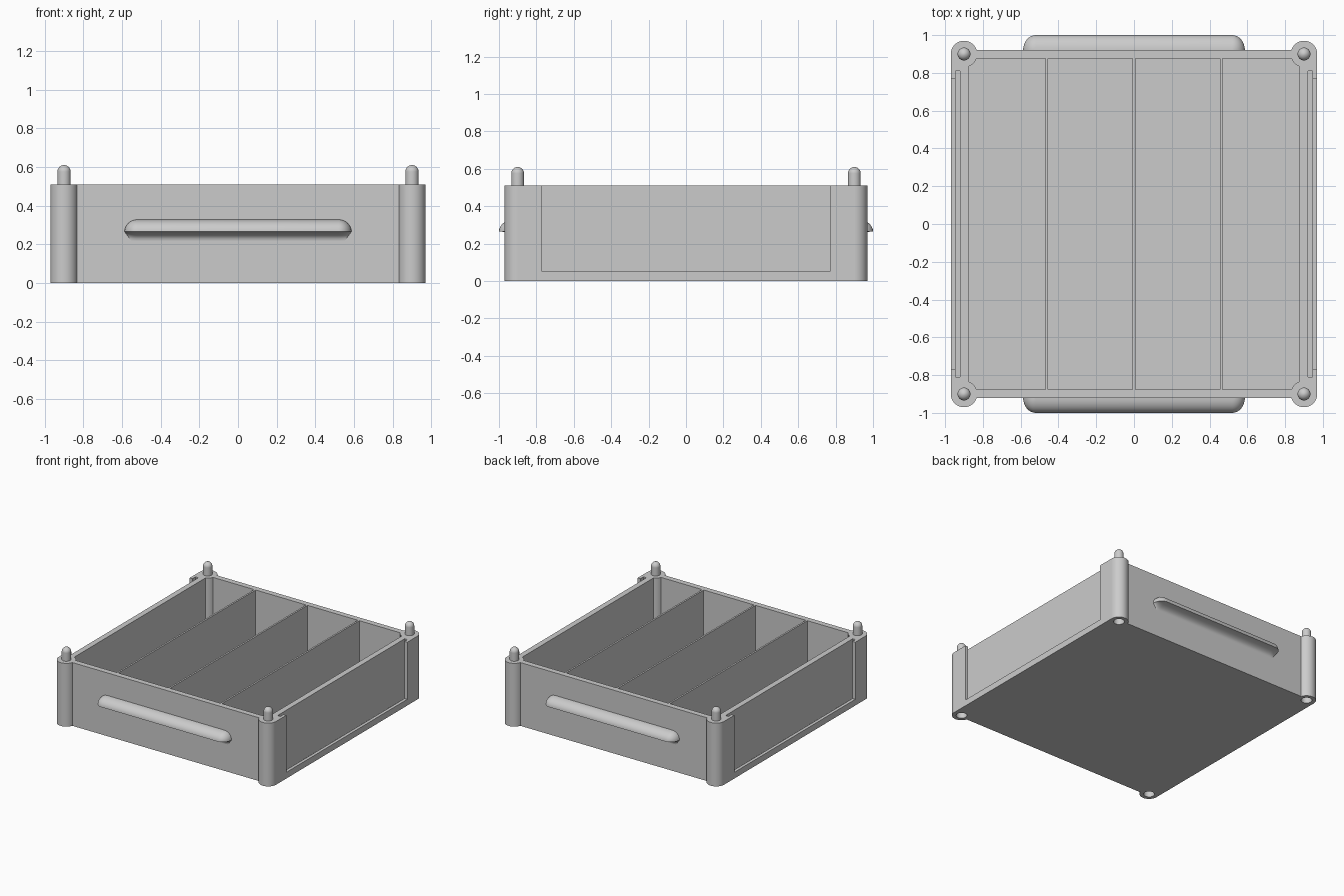
import bpy, bmesh, math

old = bpy.data.objects.get("Cube")
if old:
    bpy.data.objects.remove(old, do_unlink=True)

grey = bpy.data.materials.new("plain_grey")
grey.use_nodes = True
COLOUR = (0.6, 0.6, 0.6, 1)
grey.diffuse_color = COLOUR
grey.node_tree.nodes["Principled BSDF"].inputs["Base Color"].default_value = COLOUR

TOP = 0.51       # rim height
WALL = 0.92      # front and back outer faces
SIDE = 0.97      # left and right outer faces
INNER = 0.875    # inside of the walls
POST = 0.9       # post centres


def make_object(name, bm):
    bmesh.ops.recalc_face_normals(bm, faces=bm.faces)
    mesh = bpy.data.meshes.new(name)
    bm.to_mesh(mesh)
    bm.free()
    obj = bpy.data.objects.new(name, mesh)
    bpy.context.collection.objects.link(obj)
    mesh.materials.append(grey)
    return obj


def prism(name, outline, z0, z1):
    bm = bmesh.new()
    face = bm.faces.new([bm.verts.new((x, y, z0)) for x, y in outline])
    grown = bmesh.ops.extrude_face_region(bm, geom=[face])["geom"]
    bmesh.ops.translate(bm, vec=(0, 0, z1 - z0),
                        verts=[g for g in grown if isinstance(g, bmesh.types.BMVert)])
    return make_object(name, bm)


def box(name, x0, x1, y0, y1, z0, z1):
    return prism(name, [(x0, y0), (x1, y0), (x1, y1), (x0, y1)], z0, z1)


def lathe(name, profile, cx, cy, steps=48):
    bm = bmesh.new()
    rings = []
    for r, z in profile:
        count = steps if r else 1
        rings.append([bm.verts.new((cx + r * math.cos(math.tau * (i + 0.5) / steps),
                                    cy + r * math.sin(math.tau * (i + 0.5) / steps), z))
                      for i in range(count)])
    for a, b in zip(rings, rings[1:]):
        for i in range(steps):
            j = (i + 1) % steps
            corners = [a[i % len(a)], a[j % len(a)], b[j % len(b)], b[i % len(b)]]
            bm.faces.new(list(dict.fromkeys(corners)))
    return make_object(name, bm)


def combine(target, tool, operation):
    mod = target.modifiers.new("combine", "BOOLEAN")
    mod.operation = operation
    mod.solver = "EXACT"
    mod.object = tool
    bpy.context.view_layer.objects.active = target
    bpy.ops.object.modifier_apply(modifier=mod.name)
    bpy.data.objects.remove(tool, do_unlink=True)


def smooth(obj):
    bpy.ops.object.select_all(action="DESELECT")
    obj.select_set(True)
    bpy.context.view_layer.objects.active = obj
    bpy.ops.object.shade_smooth_by_angle(angle=math.radians(32))


# Tray block, notched where the corner posts go
corner = [(SIDE, POST), (0.948, POST), (0.948, 0.852), (0.852, 0.852), (0.852, WALL)]
outline = []
for sx, sy in ((1, 1), (-1, 1), (-1, -1), (1, -1)):
    part = [(sx * x, sy * y) for x, y in corner]
    outline += part if sx == sy else part[::-1]
tray = prism("tray", outline, 0, TOP)

# Four compartments, leaving three thin dividers
half = 0.007
dividers = [-0.462, 0, 0.462]
starts = [-INNER] + [x + half for x in dividers]
ends = [x - half for x in dividers] + [INNER]
for x0, x1 in zip(starts, ends):
    combine(tray, box("compartment_cutter", x0, x1, -INNER, INNER, 0.045, 0.7), "DIFFERENCE")

# Card slot and open window in each side wall
for s in (-1, 1):
    slot = sorted((s * 0.92, s * 0.945))
    window = sorted((s * 0.935, s * 1.1))
    combine(tray, box("slot_cutter", *slot, -0.81, 0.81, 0.03, 0.7), "DIFFERENCE")
    combine(tray, box("window_cutter", *window, -0.77, 0.77, 0.05, 0.7), "DIFFERENCE")

# Corner posts with a socket below and a domed pin on top
pin = 0.034
dome = [(pin * math.cos(a), 0.576 + pin * math.sin(a))
        for a in (math.radians(15 * k) for k in range(6))]
profile = [(0, 0.11), (0.04, 0.11), (0.04, 0), (0.07, 0), (0.07, TOP), (pin, TOP)]
profile += dome + [(0, 0.61)]
for sx in (-1, 1):
    for sy in (-1, 1):
        combine(tray, lathe("corner_post", profile, sx * POST, sy * POST), "UNION")
smooth(tray)
tray.modifiers.new("weighted_normals", "WEIGHTED_NORMAL").keep_sharp = True


# Finger grips: rounded above, hollowed below
def grip(name, side):
    section = []     # (depth, end bulge, height)
    for k in range(9):
        a = math.pi / 2 * k / 8
        section.append((math.sin(a), math.sin(a), 0.265 + 0.063 * math.cos(a)))
    for k in range(1, 9):
        a = math.pi / 2 * k / 8
        section.append((1 - math.sin(a), 0.5 + 0.5 * math.cos(a),
                        0.22 + 0.045 * math.cos(a)))
    bm = bmesh.new()
    rows = []
    for depth, bulge, z in section:
        row = []
        for sx in (1, -1):
            for k in range(9):
                a = math.pi / 2 * (k if sx > 0 else 8 - k) / 8
                row.append(bm.verts.new((sx * (0.52 + 0.067 * bulge * math.cos(a)),
                                         side * (WALL + 0.08 * depth * math.sin(a)), z)))
        rows.append(row)
    for a, b in zip(rows, rows[1:]):
        for i in range(len(a) - 1):
            bm.faces.new((a[i], a[i + 1], b[i + 1], b[i]))
    bmesh.ops.remove_doubles(bm, verts=bm.verts, dist=0.0002)
    # close the hidden back so the normals point outwards
    bmesh.ops.holes_fill(bm, edges=[e for e in bm.edges if e.is_boundary])
    smooth(make_object(name, bm))


grip("front_grip", -1)
grip("back_grip", 1)
